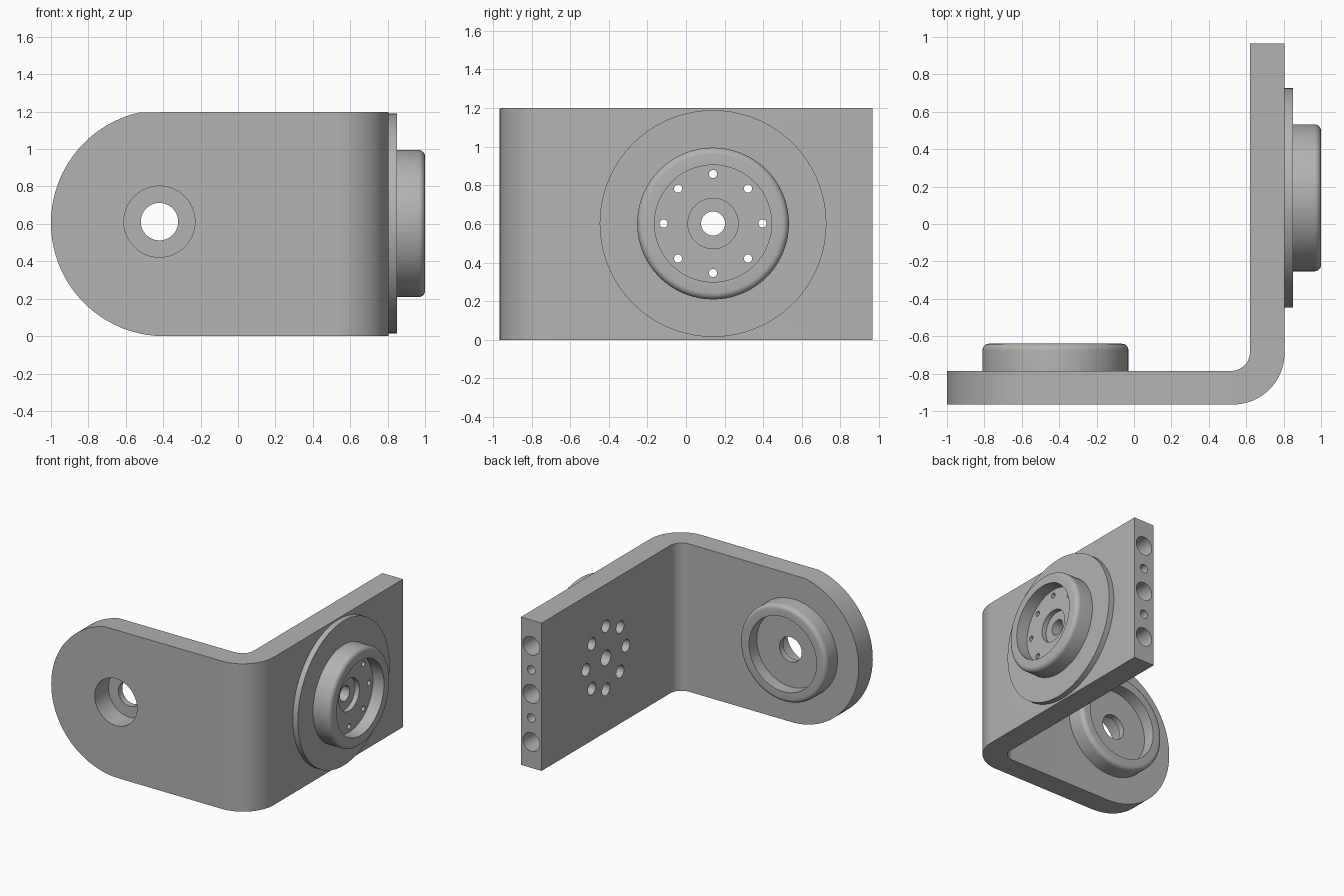
import bpy, bmesh, math
from mathutils import Vector, Matrix

if "Cube" in bpy.data.objects:
    bpy.data.objects.remove(bpy.data.objects["Cube"], do_unlink=True)

grey = bpy.data.materials.new("plain grey")
grey.use_nodes = True
COLOUR = (0.45, 0.45, 0.45, 1)
grey.diffuse_color = COLOUR
grey.node_tree.nodes["Principled BSDF"].inputs["Base Color"].default_value = COLOUR


def make_object(name, bm):
    bmesh.ops.recalc_face_normals(bm, faces=bm.faces)
    mesh = bpy.data.meshes.new(name)
    bm.to_mesh(mesh)
    bm.free()
    mesh.materials.append(grey)
    obj = bpy.data.objects.new(name, mesh)
    bpy.context.collection.objects.link(obj)
    return obj


def arc(cx, cy, r, start, end, n=16):
    """Points on an arc, angles in degrees."""
    angles = [math.radians(start + (end - start) * i / n) for i in range(n + 1)]
    return [(cx + r * math.cos(a), cy + r * math.sin(a)) for a in angles]


def prism(name, outline, depth, matrix):
    """Extrude a closed 2D outline along local z."""
    bm = bmesh.new()
    face = bm.faces.new([bm.verts.new((u, v, 0)) for u, v in outline])
    res = bmesh.ops.extrude_face_region(bm, geom=[face])
    verts = [g for g in res["geom"] if isinstance(g, bmesh.types.BMVert)]
    bmesh.ops.translate(bm, verts=verts, vec=(0, 0, depth))
    bm.transform(matrix)
    return make_object(name, bm)


def lathe(name, profile, origin, axis, n=72):
    """Solid of revolution from (radius, distance along axis) points."""
    bm = bmesh.new()
    rings = [[bm.verts.new((r * math.cos(2 * math.pi * i / n),
                            r * math.sin(2 * math.pi * i / n), h))
              for i in range(n)] for r, h in profile]
    for low, high in zip(rings, rings[1:]):
        for i in range(n):
            j = (i + 1) % n
            bm.faces.new((low[i], low[j], high[j], high[i]))
    bm.faces.new(rings[0])
    bm.faces.new(rings[-1])
    turn = Vector(axis).to_track_quat('Z', 'Y').to_matrix().to_4x4()
    bm.transform(Matrix.Translation(origin) @ turn)
    return make_object(name, bm)


def boolean(obj, cutters, operation='DIFFERENCE'):
    bpy.context.view_layer.objects.active = obj
    for cutter in cutters:
        cutter.hide_render = True
        mod = obj.modifiers.new("cut", 'BOOLEAN')
        mod.object, mod.operation, mod.solver = cutter, operation, 'EXACT'
        bpy.ops.object.modifier_apply(modifier=mod.name)


X, Y = (1, 0, 0), (0, 1, 0)
LEFT = (-0.42, 0, 0.612)
RIGHT = (0, 0.14, 0.602)

# Bent plate: an L seen from above, with rounded bend
outline = ([(-1, -0.965)] + arc(0.53, -0.69, 0.275, -90, 0)
           + [(0.805, 0.965), (0.62, 0.965)]
           + arc(0.52, -0.685, 0.1, 0, -90) + [(-1, -0.785)])
bracket = prism("bent_plate", outline, 1.2, Matrix())

# Round the free end of the front arm
end_shape = arc(-0.395, 0.605, 0.605, 102, 270, 64) + [(1.2, 0), (1.2, 1.2)]
stand = Matrix.Translation((0, 1.2, 0)) @ Matrix.Rotation(math.pi / 2, 4, 'X')
end_trim = prism("end_trim", end_shape, 2.4, stand)
boolean(bracket, [end_trim], 'INTERSECT')

# Round bosses with softened outer rims
fillet = 0.035
left_boss = lathe("bearing_boss", [(0.39, -0.8)]
                  + arc(0.39 - fillet, -0.64 - fillet, fillet, 0, 90, 6), LEFT, Y)
right_boss = lathe("flanged_hub", [(0.587, 0.79), (0.587, 0.85), (0.393, 0.85)]
                   + arc(0.393 - fillet, 1 - fillet, fillet, 0, 90, 6), RIGHT, X)

# Stepped bores through the plate and bosses
left_bore = lathe("left_bore", [(0.19, -1.1), (0.19, -0.79), (0.1, -0.79), (0.1, -0.74),
                                (0.303, -0.74), (0.303, -0.5)], LEFT, Y)
right_bore = lathe("right_bore", [(0.062, 0.5), (0.062, 0.86), (0.13, 0.86), (0.13, 0.9),
                                  (0.303, 0.9), (0.303, 1.1)], RIGHT, X)

# Ring of eight stepped screw holes
screw_holes = []
for i in range(8):
    a = i * math.pi / 4
    spot = (0, RIGHT[1] + 0.256 * math.cos(a), RIGHT[2] + 0.256 * math.sin(a))
    screw_holes.append(lathe("screw_hole", [(0.05, 0.5), (0.05, 0.82),
                                            (0.021, 0.82), (0.021, 0.95)], spot, X, 24))

# Row of blind holes in the end of the side arm
end_holes = []
for i in range(5):
    r = 0.035 if i % 2 else 0.075
    end_holes.append(lathe("end_hole", [(r, 0.7), (r, 1.1)],
                           (0.7125, 0, 0.6 + 0.195 * (i - 2)), Y, 32))

boolean(bracket, [left_bore, right_bore] + screw_holes + end_holes)
boolean(left_boss, [left_bore])
boolean(right_boss, [right_bore] + screw_holes)

for cutter in [end_trim, left_bore, right_bore] + screw_holes + end_holes:
    bpy.data.objects.remove(cutter, do_unlink=True)

# Smooth the curved surfaces and keep the edges crisp
bpy.ops.object.select_all(action='DESELECT')
for obj in (bracket, left_boss, right_boss):
    obj.select_set(True)
bpy.context.view_layer.objects.active = bracket
bpy.ops.object.shade_smooth_by_angle(angle=math.radians(30))
